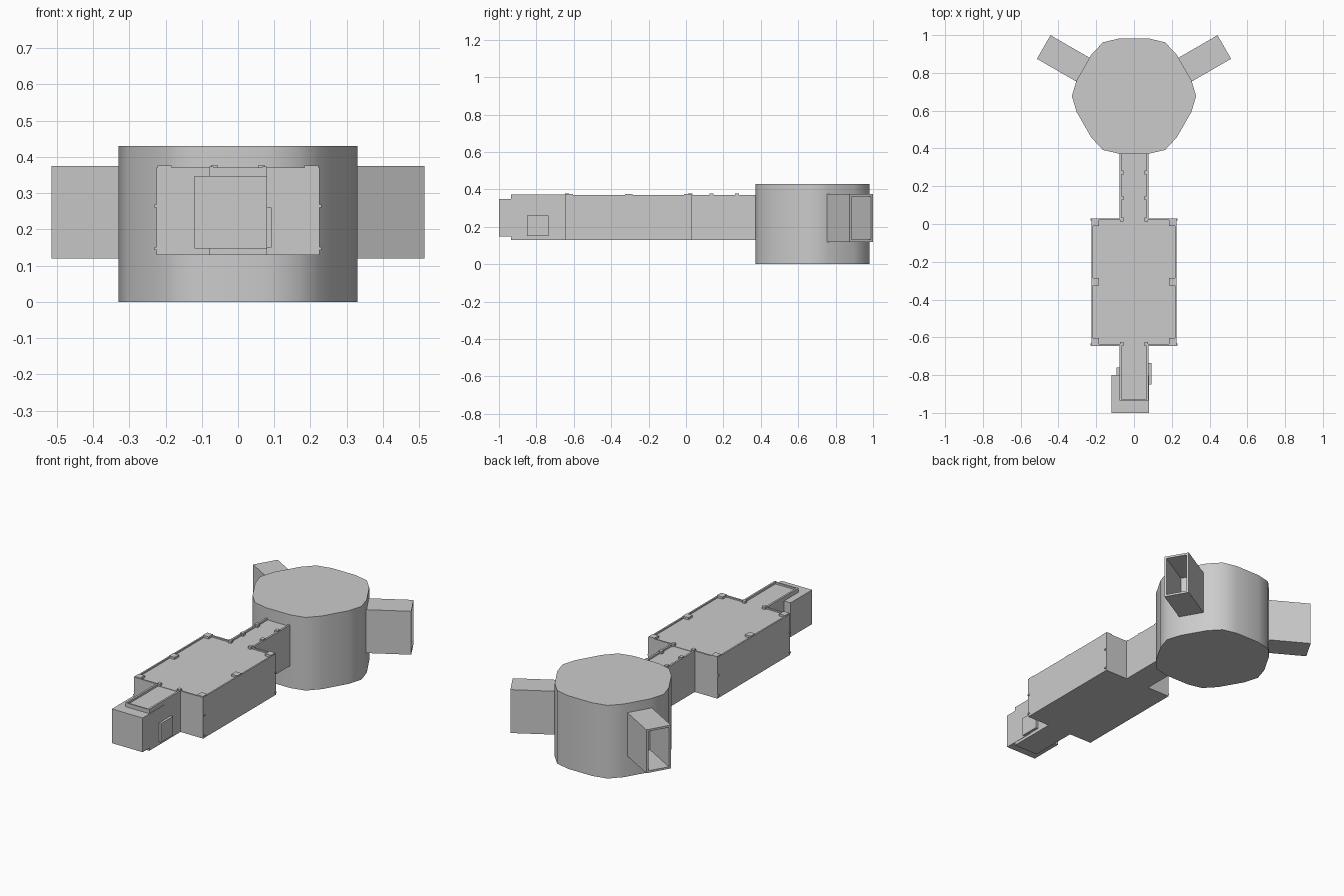
import bpy, bmesh, math
from mathutils import Matrix, Vector

if "Cube" in bpy.data.objects:
    bpy.data.objects.remove(bpy.data.objects["Cube"])


def finish(name, bm):
    bmesh.ops.recalc_face_normals(bm, faces=bm.faces)
    me = bpy.data.meshes.new(name)
    bm.to_mesh(me)
    bm.free()
    ob = bpy.data.objects.new(name, me)
    bpy.context.collection.objects.link(ob)
    return ob


def add_box(bm, x0, x1, y0, y1, z0, z1):
    m = Matrix.Translation(((x0 + x1) / 2, (y0 + y1) / 2, (z0 + z1) / 2))
    m = m @ Matrix.Diagonal((x1 - x0, y1 - y0, z1 - z0, 1))
    return bmesh.ops.create_cube(bm, size=1, matrix=m)["verts"]


def box(name, *dims):
    bm = bmesh.new()
    add_box(bm, *dims)
    return finish(name, bm)


def sides(name, boxes):
    """Boxes given on the +x side, repeated on the -x side."""
    bm = bmesh.new()
    for x0, x1, *rest in boxes:
        add_box(bm, x0, x1, *rest)
        add_box(bm, -x1, -x0, *rest)
    return finish(name, bm)


# Round chamber: 18 sides, wide flats where corridors can join
bm = bmesh.new()
ring = []
for k in range(6):
    for off, r in ((-14.3, 0.315), (14.3, 0.315), (30, 0.329)):
        a = math.radians(30 + 60 * k + off)
        ring.append(bm.verts.new((r * math.cos(a), 0.677 + r * math.sin(a), 0)))
base = bm.faces.new(ring)
top = bmesh.ops.extrude_face_region(bm, geom=[base])["geom"]
bmesh.ops.translate(bm, vec=(0, 0, 0.43),
                    verts=[v for v in top if isinstance(v, bmesh.types.BMVert)])
chamber = finish("round_chamber", bm)
bpy.context.view_layer.objects.active = chamber
chamber.select_set(True)
bpy.ops.object.shade_smooth_by_angle(angle=math.radians(40))
chamber.select_set(False)

# Open-ended side passages at 30 degrees
for s, name in ((1, "right_passage"), (-1, "left_passage")):
    bm = bmesh.new()
    add_box(bm, -0.26, 0, -0.072, 0.072, 0.12, 0.375)
    bm.normal_update()
    end = max(bm.faces, key=lambda f: f.normal.x)
    bmesh.ops.inset_region(bm, faces=[end], thickness=0.017)
    geo = bmesh.ops.extrude_face_region(bm, geom=[end])["geom"]
    bmesh.ops.translate(bm, vec=(-0.235, 0, 0),
                        verts=[v for v in geo if isinstance(v, bmesh.types.BMVert)])
    if end.is_valid:
        bm.faces.remove(end)
    bmesh.ops.transform(bm, verts=bm.verts, matrix=Matrix.Translation((s * 0.478, 0.937, 0))
                        @ Matrix.Rotation(math.radians(90 - s * 60), 4, "Z"))
    finish(name, bm)

# Main hall and its two corridors
box("main_hall", -0.225, 0.225, -0.645, 0.03, 0.13, 0.363)
box("rear_corridor", -0.078, 0.078, 0.02, 0.385, 0.13, 0.361)
box("front_corridor", -0.078, 0.078, -0.935, -0.64, 0.13, 0.361)

# Raised wall rims around the roofs
sides("hall_rims", [(0.216, 0.225, -0.645, 0.03, 0.36, 0.371),
                    (0.07, 0.225, -0.645, -0.636, 0.36, 0.371),
                    (0.07, 0.225, 0.021, 0.03, 0.36, 0.371)])
sides("corridor_rims", [(0.067, 0.078, 0.03, 0.385, 0.355, 0.371),
                        (0.067, 0.078, -0.935, -0.645, 0.355, 0.373)])
box("front_rim", -0.078, 0.078, -0.935, -0.926, 0.355, 0.371)

# Pillar heads showing through the roofs
sides("hall_pillars", [(0.184, 0.222, y - 0.02, y + 0.02, 0.35, 0.376)
                       for y in (-0.623, -0.305, 0.01)])
sides("corridor_pillars", [(0.055, 0.075, y - 0.011, y + 0.011, 0.35, 0.377)
                           for y in (-0.636, 0.023, 0.137, 0.272)])

# Small studs on the hall side walls
sides("wall_studs", [(0.22, 0.231, y - 0.005, y + 0.005, z - 0.004, z + 0.004)
                     for y in (-0.638, 0.023) for z in (0.147, 0.265)])

# End block and small side alcoves
box("end_block", -0.12, 0.08, -1.0, -0.8, 0.147, 0.348)
box("right_alcove", 0.07, 0.093, -0.85, -0.735, 0.15, 0.26)
box("left_alcove", -0.092, -0.07, -0.85, -0.76, 0.15, 0.26)
